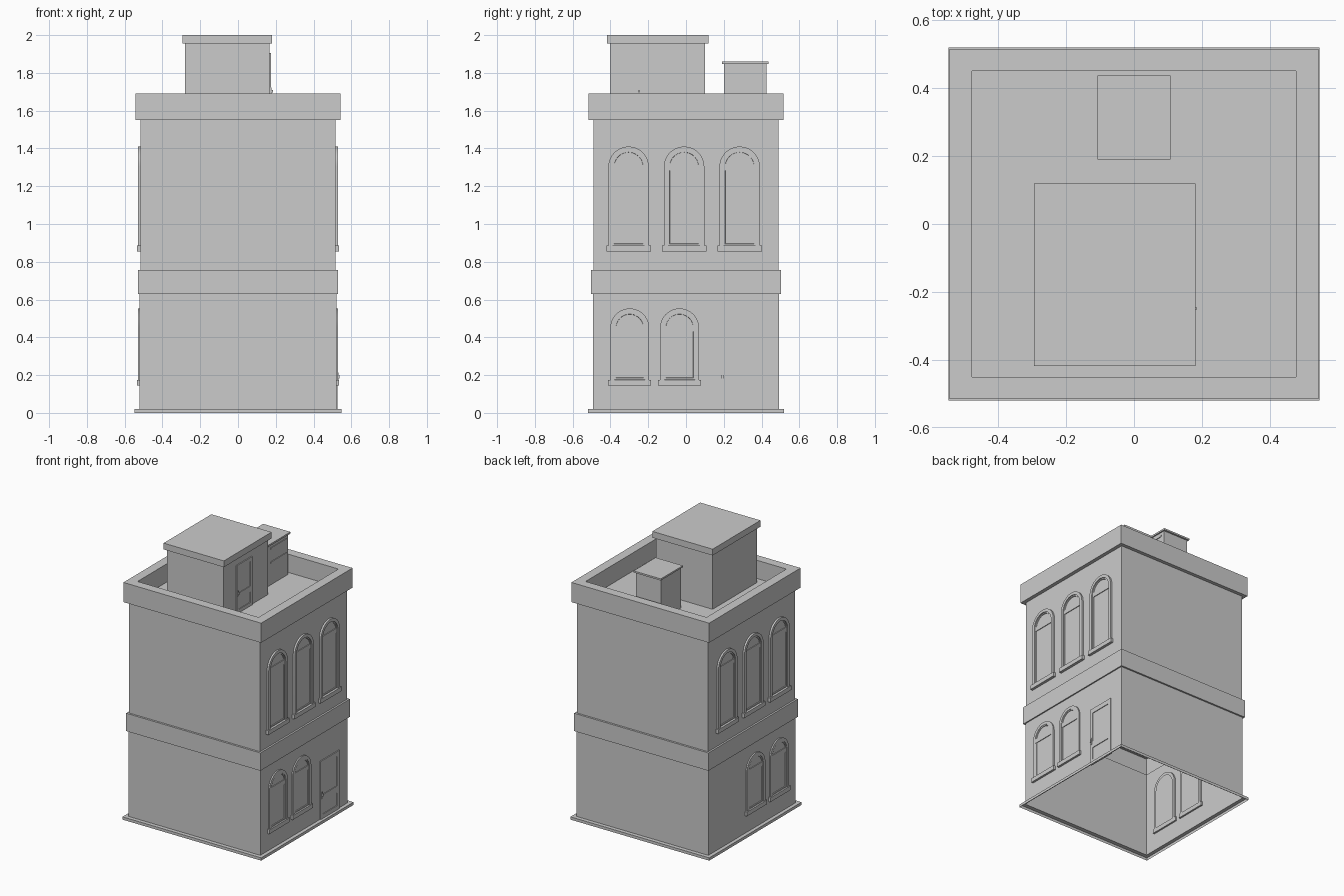
import bpy, bmesh, math

if "Cube" in bpy.data.objects:
    bpy.data.objects.remove(bpy.data.objects["Cube"])


def finish(bm, name, mirror=False, smooth=False):
    bmesh.ops.recalc_face_normals(bm, faces=bm.faces)
    me = bpy.data.meshes.new(name)
    bm.to_mesh(me)
    bm.free()
    ob = bpy.data.objects.new(name, me)
    bpy.context.collection.objects.link(ob)
    if mirror:
        ob.modifiers.new("Mirror", 'MIRROR').use_axis[0] = True
    if smooth:
        bpy.ops.object.select_all(action='DESELECT')
        ob.select_set(True)
        bpy.context.view_layer.objects.active = ob
        bpy.ops.object.shade_smooth_by_angle(angle=math.radians(30))
    return ob


def loft(bm, loops, cap=True):
    rings = [[bm.verts.new(p) for p in lp] for lp in loops]
    n = len(rings[0])
    for a, b in zip(rings, rings[1:]):
        for i in range(n):
            j = (i + 1) % n
            bm.faces.new((a[i], a[j], b[j], b[i]))
    if cap:
        bm.faces.new(rings[-1])


def box(bm, x0, x1, y0, y1, z0, z1):
    rect = [(x0, y0), (x1, y0), (x1, y1), (x0, y1)]
    v = [[bm.verts.new((x, y, z)) for x, y in rect] for z in (z0, z1)]
    bm.faces.new(v[0])
    bm.faces.new(v[1])
    for i in range(4):
        j = (i + 1) % 4
        bm.faces.new((v[0][i], v[0][j], v[1][j], v[1][i]))


def rect_rings(rings):
    return [[(x0, y0, z), (x1, y0, z), (x1, y1, z), (x0, y1, z)]
            for x0, x1, y0, y1, z in rings]


def arch(x, yc, r, z0, zc, n=20):
    pts = [(x, yc - r, z0), (x, yc + r, z0)]
    return pts + [(x, yc + r * math.cos(math.pi * i / n),
                   zc + r * math.sin(math.pi * i / n)) for i in range(n + 1)]


# Shell: plinth, walls, middle band, cornice, parapet and sunken roof, open below
profile = [(.547, .52, 0), (.547, .52, .02), (.521, .492, .02), (.521, .492, .63),
           (.53, .504, .63), (.53, .504, .757), (.517, .49, .757), (.517, .49, 1.55),
           (.543, .515, 1.55), (.543, .515, 1.69), (.477, .45, 1.69), (.477, .45, 1.56)]
bm = bmesh.new()
loft(bm, rect_rings([(-x, x, -y, y, z) for x, y, z in profile]))
finish(bm, "building_shell")


# Arched windows with sash, crossbar and sill, mirrored to both sides
def window(name, wall, yc, r, z0, zc):
    bm = bmesh.new()
    front, ri = .53, r - .022
    loft(bm, [arch(wall - .012, yc, ri, z0 + .03, zc),
              arch(wall - .012, yc, r, z0, zc),
              arch(front, yc, r, z0, zc),
              arch(front, yc, ri, z0 + .03, zc),
              arch(wall + .006, yc, ri, z0 + .032, zc),
              arch(wall + .006, yc, ri - .008, z0 + .04, zc),
              arch(wall + .002, yc, ri - .009, z0 + .042, zc)])
    box(bm, wall, wall + .007, yc - ri, yc + ri, zc - .02, zc + .012)
    box(bm, wall - .012, .536, yc - r - .011, yc + r + .011, z0, z0 + .03)
    finish(bm, name, mirror=True, smooth=True)


for i, yc in enumerate((-.304, -.01, .284)):
    window(f"upper_window_{i + 1}", .517, yc, .107, .855, 1.303)
for i, yc in enumerate((-.298, -.034)):
    window(f"lower_window_{i + 1}", .521, yc, .103, .145, .45)


# Panelled doors with handle; s scales the whole door
def door(name, wall, yc, z0, s):
    bm = bmesh.new()

    def part(a, b, y0, y1, lo, hi):
        box(bm, wall + a, wall + b, yc + y0 * s, yc + y1 * s, z0 + lo * s, z0 + hi * s)

    part(-.008, .002, -.105, .105, 0, .415)
    for y0, y1 in ((-.105, -.078), (.078, .105)):
        part(-.008, .007, y0, y1, 0, .415)
    for lo, hi in ((0, .03), (.12, .17), (.382, .415)):
        part(-.008, .007, -.078, .078, lo, hi)
    part(.007, .010, -.096, -.084, .145, .195)
    part(.010, .016, -.095, -.085, .163, .18)
    finish(bm, name)


door("street_door", .521, .283, .02, 1)
door("roof_door", .168, -.174, 1.56, .83)

# Stair house on the roof with overhanging slab
bm = bmesh.new()
loft(bm, rect_rings([(-.28, .168, -.402, .1, 1.56), (-.28, .168, -.402, .1, 1.955),
                     (-.294, .181, -.418, .12, 1.955), (-.294, .181, -.418, .12, 2.0)]))
finish(bm, "stair_house")

# Roof ventilation unit with lid and recessed grille
bm = bmesh.new()
loft(bm, rect_rings([(-.1, .098, .2, .425, 1.56), (-.1, .098, .2, .425, 1.848),
                     (-.108, .107, .19, .438, 1.848), (-.108, .107, .19, .438, 1.86)]))
finish(bm, "vent_unit")
bm = bmesh.new()
for z in (1.72, 1.82):
    box(bm, .095, .103, .224, .4, z - .005, z + .005)
for y in (.224, .394):
    box(bm, .095, .1, y, y + .006, 1.72, 1.82)
finish(bm, "vent_grille")
